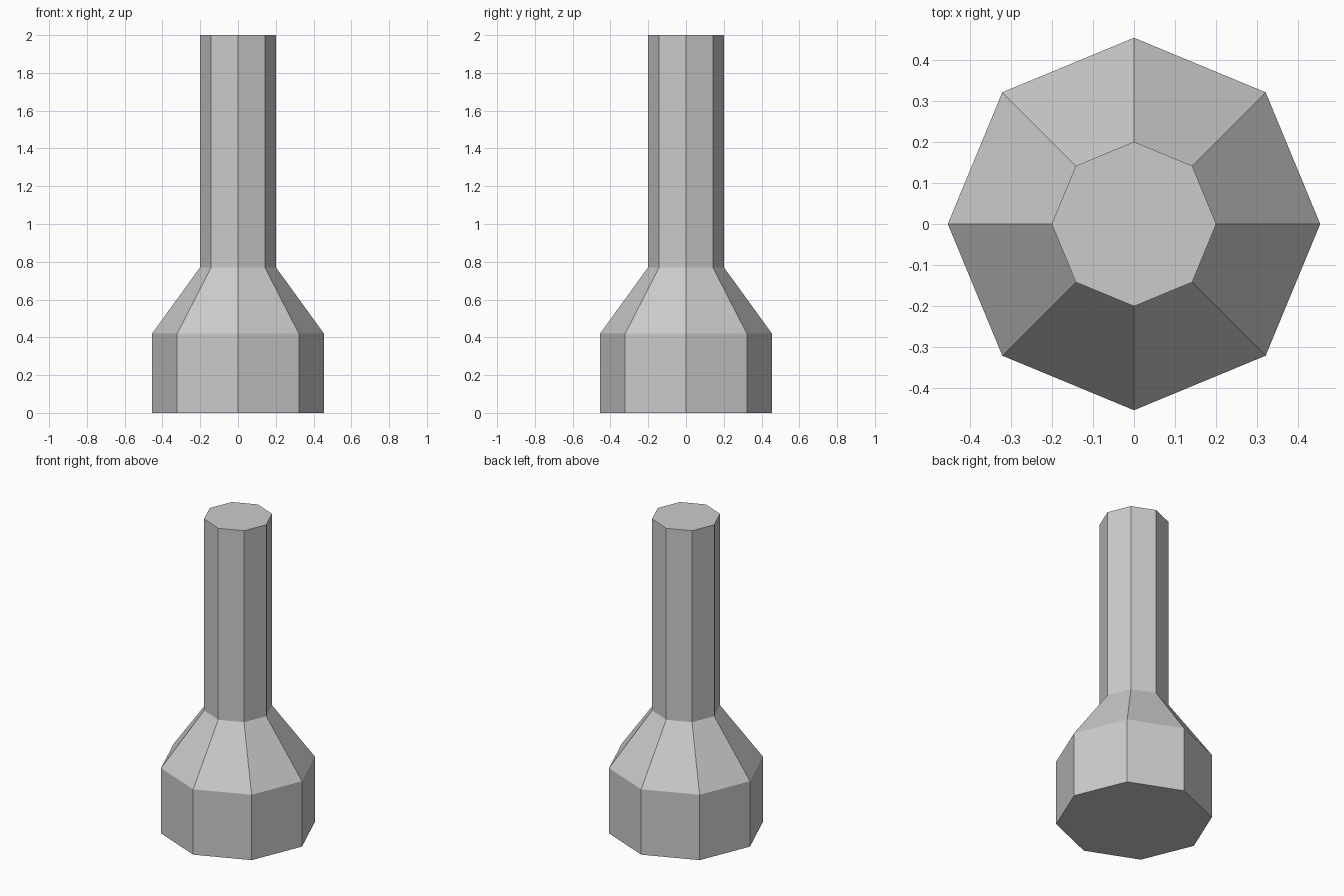
import bpy, bmesh
from math import cos, sin, tau

if "Cube" in bpy.data.objects:
    bpy.data.objects.remove(bpy.data.objects["Cube"])

SIDES = 8
# (radius, height) from foot to tip: base drum, sloped shoulder, shaft
PROFILE = [(0.455, 0.0), (0.455, 0.42), (0.201, 0.77), (0.201, 2.0)]

bm = bmesh.new()
rings = [[bm.verts.new((r * cos(tau * i / SIDES), r * sin(tau * i / SIDES), z))
          for i in range(SIDES)] for r, z in PROFILE]

# Side walls
for low, high in zip(rings, rings[1:]):
    for i in range(SIDES):
        j = (i + 1) % SIDES
        bm.faces.new((low[i], low[j], high[j], high[i]))

# End caps
bm.faces.new(rings[0][::-1])
bm.faces.new(rings[-1])

mesh = bpy.data.meshes.new("stepped_post")
bm.to_mesh(mesh)
bm.free()
bpy.context.collection.objects.link(bpy.data.objects.new("stepped_post", mesh))
